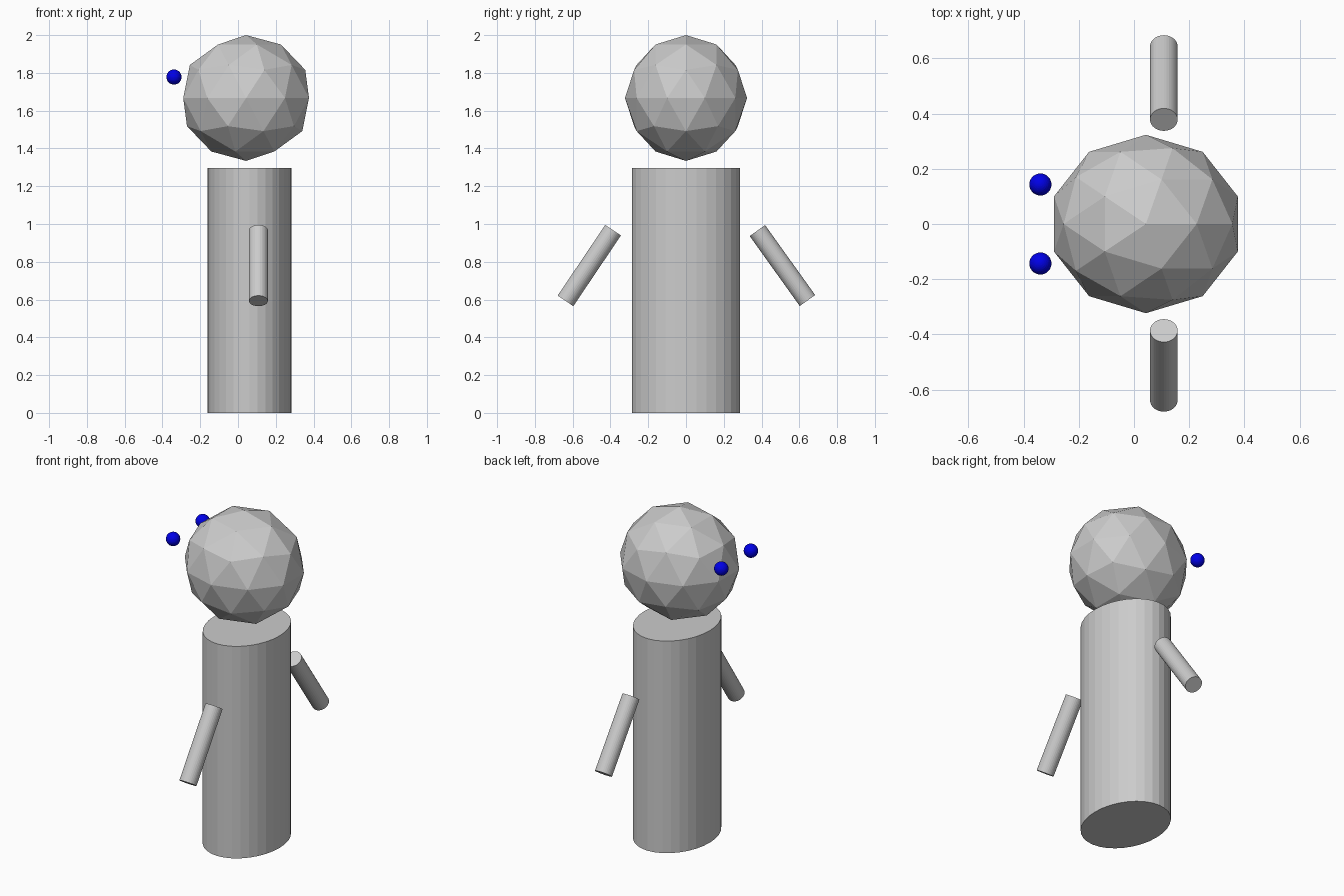
import bpy
from mathutils import Vector

if "Cube" in bpy.data.objects:
    bpy.data.objects.remove(bpy.data.objects["Cube"])


def cylinder(name, start, end, rx, ry):
    """Cylinder between two points, with an elliptical section."""
    a, b = Vector(start), Vector(end)
    axis = b - a
    bpy.ops.mesh.primitive_cylinder_add(vertices=32, radius=1, depth=axis.length,
                                        location=(a + b) / 2)
    ob = bpy.context.object
    ob.name = name
    ob.scale = (rx, ry, 1)
    ob.rotation_mode = 'QUATERNION'
    ob.rotation_quaternion = Vector((0, 0, 1)).rotation_difference(axis)
    return ob


# Body: upright oval cylinder
cylinder("body", (0.06, 0, 0), (0.06, 0, 1.297), 0.222, 0.286)

# Head: faceted, slightly stretched ball
bpy.ops.mesh.primitive_ico_sphere_add(subdivisions=2, radius=1, location=(0.043, 0, 1.667))
head = bpy.context.object
head.name = "head"
head.scale = (0.35, 0.323, 0.333)

# Arms: thin cylinders at slightly different angles
cylinder("arm_right", (0.108, -0.638, 0.593), (0.108, -0.386, 0.967), 0.05, 0.05)
cylinder("arm_left", (0.108, 0.643, 0.595), (0.108, 0.378, 0.965), 0.05, 0.05)

# Eyes: floating blue balls
blue = bpy.data.materials.new("blue")
blue.diffuse_color = (0.0, 0.0, 0.8, 1)
blue.use_nodes = True
blue.node_tree.nodes["Principled BSDF"].inputs["Base Color"].default_value = blue.diffuse_color
for side, y in (("right", -0.143), ("left", 0.143)):
    bpy.ops.mesh.primitive_uv_sphere_add(segments=32, ring_count=16, radius=0.04,
                                         location=(-0.339, y, 1.778))
    eye = bpy.context.object
    eye.name = "eye_" + side
    eye.data.materials.append(blue)
